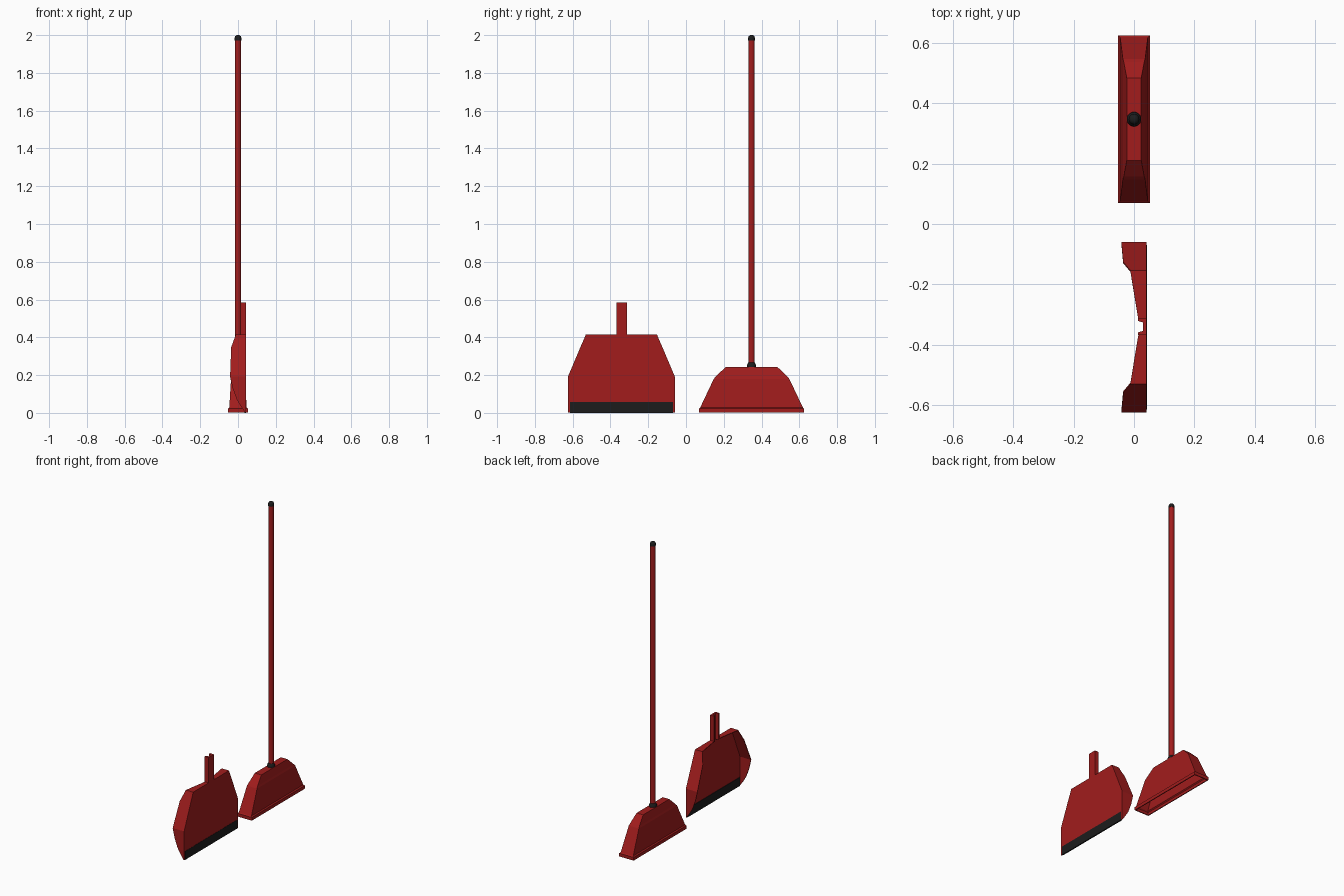
import bpy, bmesh, math

if "Cube" in bpy.data.objects:
    bpy.data.objects.remove(bpy.data.objects["Cube"])


def material(name, col):
    m = bpy.data.materials.new(name)
    m.diffuse_color = (*col, 1)
    m.use_nodes = True
    m.node_tree.nodes["Principled BSDF"].inputs["Base Color"].default_value = m.diffuse_color
    return m


RED = material("red_plastic", (0.36, 0.012, 0.012))
BLACK = material("black_rubber", (0.012, 0.012, 0.012))


def finish(bm, name, mat):
    bmesh.ops.recalc_face_normals(bm, faces=bm.faces)
    me = bpy.data.meshes.new(name)
    bm.to_mesh(me)
    bm.free()
    ob = bpy.data.objects.new(name, me)
    bpy.context.collection.objects.link(ob)
    me.materials.append(mat)
    return ob


def smooth(ob):
    bpy.ops.object.select_all(action='DESELECT')
    ob.select_set(True)
    bpy.context.view_layer.objects.active = ob
    bpy.ops.object.shade_smooth_by_angle(angle=math.radians(35))


def loft(bm, rings, cap_start=True, cap_end=True):
    loops = [[bm.verts.new(p) for p in r] for r in rings]
    for a, b in zip(loops, loops[1:]):
        for i in range(len(a)):
            j = (i + 1) % len(a)
            bm.faces.new((a[i], a[j], b[j], b[i]))
    if cap_start:
        bm.faces.new(loops[0])
    if cap_end:
        bm.faces.new(loops[-1])


def lathe(name, y, profile, mat, n=24):
    bm = bmesh.new()
    loft(bm, [[(r * math.cos(2 * math.pi * i / n), y + r * math.sin(2 * math.pi * i / n), z)
               for i in range(n)] for r, z in profile])
    ob = finish(bm, name, mat)
    smooth(ob)
    return ob


def box(name, x0, x1, y0, y1, z0, z1, mat):
    bm = bmesh.new()
    loft(bm, [[(x0, y0, z), (x1, y0, z), (x1, y1, z), (x0, y1, z)] for z in (z0, z1)])
    return finish(bm, name, mat)


# Broom head: hollow tapered shell with a flared lip, (half x, half y, z)
BY = 0.347
sections = [(0.053, 0.278, 0.005), (0.053, 0.278, 0.022), (0.046, 0.272, 0.028),
            (0.037, 0.200, 0.180), (0.034, 0.190, 0.192), (0.024, 0.137, 0.243)]
t = 0.006
inner = [(hx - t, hy - t, z if k == 0 else z - t * 0.6)
         for k, (hx, hy, z) in enumerate(sections)]
bm = bmesh.new()
loft(bm, [[(-hx, BY - hy, z), (hx, BY - hy, z), (hx, BY + hy, z), (-hx, BY + hy, z)]
          for hx, hy, z in inner[::-1] + sections])
finish(bm, "broom_head", RED)

# Broom stick, collar and end cap
lathe("broom_stick", BY, [(0.0165, 0.24), (0.0165, 1.98)], RED)
lathe("stick_collar", BY, [(0.024, 0.238), (0.024, 0.252), (0.019, 0.264), (0.017, 0.266)], BLACK)
lathe("stick_end_cap", BY, [(0.0175, 1.972), (0.0175, 1.986), (0.015, 1.994),
                            (0.009, 1.999), (0.002, 2.0)], BLACK)

# Dustpan: flat back plate with a rim of varying depth, (half y, z, rim x)
PY, PX = -0.342, 0.042
half = [(0.283, 0.005, 0.039), (0.283, 0.03, 0.018), (0.283, 0.07, -0.006),
        (0.283, 0.13, -0.028), (0.283, 0.192, -0.042), (0.217, 0.348, -0.036),
        (0.193, 0.403, -0.016), (0.188, 0.416, -0.012), (0.028, 0.416, 0.014),
        (0.015, 0.416, 0.030)]
path = half + [(-h, z, x) for h, z, x in half[::-1]]
bm = bmesh.new()
back = [bm.verts.new((PX, PY + h, z)) for h, z, x in path]
rim = [bm.verts.new((x, PY + h, z)) for h, z, x in path]
bm.faces.new(back)
for i in range(len(path) - 1):
    bm.faces.new((back[i], back[i + 1], rim[i + 1], rim[i]))
pan = finish(bm, "dustpan", RED)
pan.data.update()
if pan.data.polygons[0].normal.x < 0:
    pan.data.flip_normals()
shell = pan.modifiers.new("thickness", 'SOLIDIFY')
shell.thickness = 0.005
shell.offset = -1

# Rubber edge along the mouth of the dustpan
box("dustpan_rubber_edge", 0.035, 0.0435, PY - 0.273, PY + 0.273, 0.004, 0.057, BLACK)

# Dustpan grip: open channel
prof = [(0.042, -0.028), (0.042, 0.028), (0.013, 0.028), (0.013, 0.019), (0.030, 0.014),
        (0.030, -0.014), (0.013, -0.019), (0.013, -0.028)]
bm = bmesh.new()
loft(bm, [[(x, PY + 0.002 + y, z) for x, y in prof] for z in (0.411, 0.584)])
finish(bm, "dustpan_grip", RED)

# Rest everything on the ground
for ob in bpy.context.collection.objects:
    if ob.type == 'MESH':
        for v in ob.data.vertices:
            v.co.z = max(0.0, v.co.z - 0.004) if v.co.z < 0.006 else v.co.z
